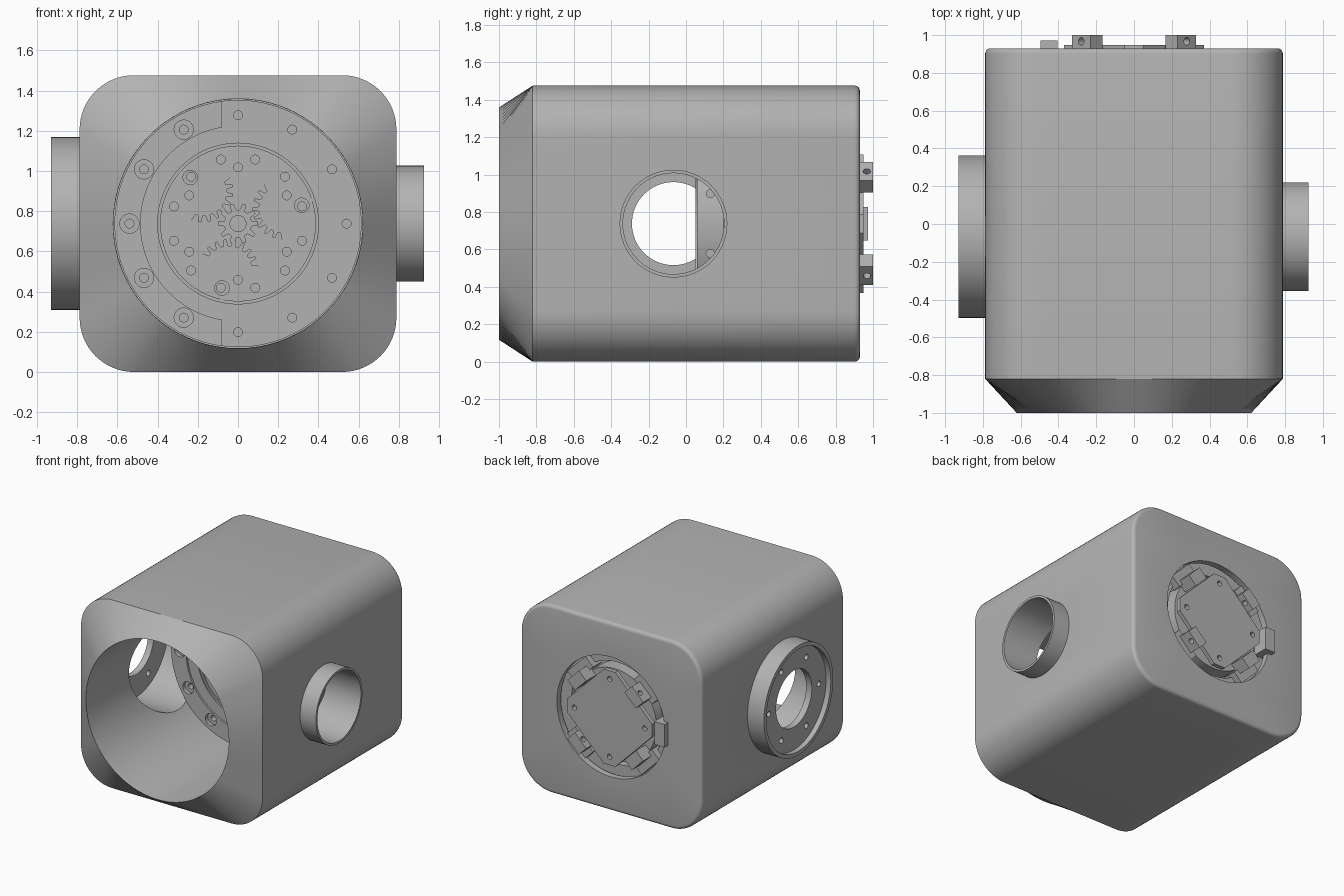
import bpy, bmesh, math
from math import sin, cos, pi, radians
from mathutils import Vector, Matrix

if "Cube" in bpy.data.objects:
    bpy.data.objects.remove(bpy.data.objects["Cube"])

CZ = 0.738          # height of the main bore axis
SIDE_Y = -0.067     # depth of the side port axis
parts = []

grey = bpy.data.materials.new("machined_grey")
grey.use_nodes = True
grey.diffuse_color = (0.45, 0.45, 0.45, 1)
grey.node_tree.nodes["Principled BSDF"].inputs["Base Color"].default_value = (0.45, 0.45, 0.45, 1)


def finish(name, bm, keep=True):
    bmesh.ops.remove_doubles(bm, verts=bm.verts, dist=1e-5)
    bmesh.ops.recalc_face_normals(bm, faces=bm.faces)
    mesh = bpy.data.meshes.new(name)
    bm.to_mesh(mesh)
    bm.free()
    ob = bpy.data.objects.new(name, mesh)
    bpy.context.collection.objects.link(ob)
    mesh.materials.append(grey)
    if keep:
        parts.append(ob)
    return ob


def skin(bm, rings):
    """Join closed rings of points, last ring back to the first."""
    loops = [[bm.verts.new(p) for p in ring] for ring in rings]
    n = len(loops[0])
    for a, b in zip(loops, loops[1:] + loops[:1]):
        for i in range(n):
            j = (i + 1) % n
            bm.faces.new((a[i], a[j], b[j], b[i]))


def lathe(name, profile, axis="y", n=64):
    """Spin a closed (radius, distance) profile about a bore or side axis."""
    bm = bmesh.new()
    rings = []
    for r, h in profile:
        arc = [(r * cos(2 * pi * i / n), r * sin(2 * pi * i / n)) for i in range(n)]
        rings.append([(u, h, CZ + v) if axis == "y" else (h, SIDE_Y + u, CZ + v) for u, v in arc])
    skin(bm, rings)
    return finish(name, bm)


def tube(name, r0, r1, a, b, axis="y"):
    return lathe(name, [(r0, a), (r1, a), (r1, b), (r0, b)], axis)


def prism(name, outline, y0, y1):
    bm = bmesh.new()
    front = bm.faces.new([bm.verts.new((x, y0, CZ + z)) for x, z in outline])
    out = bmesh.ops.extrude_face_region(bm, geom=[front])["geom"]
    bmesh.ops.translate(bm, vec=(0, y1 - y0, 0), verts=[v for v in out if isinstance(v, bmesh.types.BMVert)])
    return finish(name, bm)


def add_cyl(bm, start, end, r, n=20):
    start, end = Vector(start), Vector(end)
    turn = (end - start).to_track_quat("Z", "Y").to_matrix().to_4x4()
    bmesh.ops.create_cone(bm, cap_ends=True, segments=n, radius1=r, radius2=r, depth=(end - start).length,
                          matrix=Matrix.Translation((start + end) / 2) @ turn)


def add_box(bm, lo, hi, turn=Matrix.Identity(4)):
    lo, hi = Vector(lo), Vector(hi)
    size = Matrix.Diagonal((*(hi - lo), 1))
    bmesh.ops.create_cube(bm, size=1, matrix=turn @ Matrix.Translation((lo + hi) / 2) @ size)


def cut(obs, bm):
    cutter = finish("cutter", bm, keep=False)
    cutter.hide_render = True
    for ob in obs:
        mod = ob.modifiers.new("cut", "BOOLEAN")
        mod.operation, mod.solver, mod.object, mod.use_self = "DIFFERENCE", "EXACT", cutter, True
        bpy.context.view_layer.objects.active = ob
        bpy.ops.object.modifier_apply(modifier=mod.name)
    bpy.data.objects.remove(cutter)


def polar(r, deg, y):
    return (r * cos(radians(deg)), y, CZ + r * sin(radians(deg)))


def drill(bm, r, angles, hole, y0, y1):
    for a in angles:
        add_cyl(bm, polar(r, a, y0), polar(r, a, y1), hole)


# Housing: rounded box, front lofted to a round mouth, hollow bore
def rounded(inset):
    hx, hz, rad = 0.788 - inset, CZ - inset, 0.27 - inset
    pts = []
    for k, (sx, sz) in enumerate([(1, 1), (-1, 1), (-1, -1), (1, -1)]):
        for i in range(17):
            a = k * pi / 2 + i * pi / 32
            pts.append(Vector((sx * (hx - rad) + rad * cos(a), sz * (hz - rad) + rad * sin(a))))
    out = []
    for i, p in enumerate(pts):
        q = pts[(i + 1) % len(pts)]
        steps = 16 if (p - q).length > 0.3 else 1
        out += [p.lerp(q, s / steps) for s in range(steps)]
    return out


base = rounded(0)
at = lambda pts, y: [(p.x, y, CZ + p.y) for p in pts]
circle = lambda r, y: at([p.normalized() * r for p in base], y)
rings = [circle(0.621, -1), at(base, -0.82)]
for i in range(5):
    a = i * pi / 8
    rings.append(at(rounded(0.028 * (1 - cos(a))), 0.902 + 0.028 * sin(a)))
rings += [circle(0.47, 0.93), circle(0.47, 0.88), circle(0.62, 0.88), circle(0.62, -0.99)]
bm = bmesh.new()
skin(bm, rings)
housing = finish("housing", bm)
bm = bmesh.new()
add_cyl(bm, (0.3, SIDE_Y, CZ), (1, SIDE_Y, CZ), 0.27, 64)
add_cyl(bm, (-0.3, SIDE_Y, CZ), (-1, SIDE_Y, CZ), 0.40, 64)
cut([housing], bm)

# Side ports: thin collar on one side, bolted flange on the other
tube("left_collar", 0.27, 0.288, 0.74, 0.925, "x")
flange = lathe("right_flange", [(0.222, -0.89), (0.40, -0.89), (0.40, -0.93), (0.43, -0.93),
                                (0.43, -0.74), (0.40, -0.74), (0.40, -0.84), (0.222, -0.84)], "x")
bm = bmesh.new()
for k in range(6):
    y, z = SIDE_Y + 0.31 * cos(k * pi / 3), CZ + 0.31 * sin(k * pi / 3)
    add_cyl(bm, (-1, y, z), (-0.8, y, z), 0.022)
cut([flange], bm)

# Gearbox mounting ring with bolt circle and radial holes
ring = tube("mounting_ring", 0.485, 0.615, 0.05, 0.2)
bm = bmesh.new()
add_box(bm, (-0.08, 0, 0), (1, 0.06, 2))
cut([ring], bm)
bm = bmesh.new()
drill(bm, 0.54, range(0, 360, 30), 0.022, 0, 0.17)
for z in (-0.16, 0.16):
    for s in (-1, 1):
        add_cyl(bm, (s * 0.55, 0.13, CZ + z), (s * 0.7, 0.13, CZ + z), 0.022)
cut([ring], bm)
bm = bmesh.new()
drill(bm, 0.54, range(120, 270, 30), 0.048, 0, 0.08)
cut([ring], bm)

# Gear carrier and bearing rings
tube("bearing_ring", 0.40, 0.485, 0.065, 0.3)
tube("seal_ring", 0.385, 0.40, 0.075, 0.3)
carrier = lathe("gear_carrier", [(0, 0.09), (0.235, 0.09), (0.235, 0.085), (0.385, 0.085), (0.385, 0.3), (0, 0.3)])


def gear(name, cx, cz, r, teeth, y0, y1, phase=0):
    pts = []
    for i in range(teeth):
        for f, k in ((-0.32, -1), (-0.14, 1), (0.14, 1), (0.32, -1)):
            a = phase + (i + f) * 2 * pi / teeth
            pts.append((cx + (r + 0.016 * k) * cos(a), cz + (r + 0.016 * k) * sin(a)))
    return prism(name, pts, y0, y1)


sun = gear("sun_gear", 0, 0, 0.085, 10, 0.078, 0.2)
planets = []
for k in range(3):
    a = radians(18 + 120 * k)
    planets.append(gear("planet_gear", 0.235 * cos(a), 0.235 * sin(a), 0.135, 20, 0.08, 0.2, a))
bm = bmesh.new()
drill(bm, 0.33, range(15, 360, 30), 0.022, 0, 0.15)
drill(bm, 0.28, range(30, 360, 60), 0.022, 0, 0.15)
drill(bm, 0, [0], 0.04, 0, 0.15)
cut([carrier, sun] + planets, bm)
bm = bmesh.new()
drill(bm, 0.33, (16, 136, 256), 0.036, 0, 0.11)
cut([carrier] + planets, bm)

# Motor behind the gearbox with its rear plate
lathe("motor_body", [(0, 0.28), (0.5, 0.28), (0.5, 0.7), (0.36, 0.74), (0.36, 0.88), (0, 0.88)])
tube("rear_ledge", 0.40, 0.6, 0.78, 0.85)
outline = []
for k in range(4):
    for t in (-0.05, 0.05):
        c, s = cos(k * pi / 2), sin(k * pi / 2)
        outline.append((0.37 * c - t * s, 0.37 * s + t * c))
plate = prism("rear_plate", outline, 0.915, 0.948)
bm = bmesh.new()
drill(bm, 0.305, range(0, 360, 90), 0.02, 0.9, 1)
cut([plate], bm)

# Four drilled clamps around the plate
for k in range(4):
    ang = 45 + 90 * k
    turn = Matrix.Translation((0, 0, CZ)) @ Matrix.Rotation(-radians(ang), 4, "Y")
    bm = bmesh.new()
    add_box(bm, (0.305, 0.8, -0.07), (0.395, 1.0, 0.07), turn)
    clamp = finish("rear_clamp", bm)
    bm = bmesh.new()
    add_cyl(bm, polar(0.28, ang, 0.967), polar(0.45, ang, 0.967), 0.02)
    cut([clamp], bm)
    bm = bmesh.new()
    add_box(bm, (0.36, 0.78, -0.11), (0.455, 0.9, 0.11), turn)
    finish("clamp_foot", bm)

# Cable connector on the rear edge
bm = bmesh.new()
add_box(bm, (-0.495, 0.84, CZ - 0.09), (-0.405, 0.972, CZ + 0.09))
finish("cable_connector", bm)

# Smooth round surfaces, keep edges sharp
bpy.ops.object.select_all(action="DESELECT")
for ob in parts:
    ob.select_set(True)
bpy.context.view_layer.objects.active = parts[0]
bpy.ops.object.shade_smooth_by_angle()
